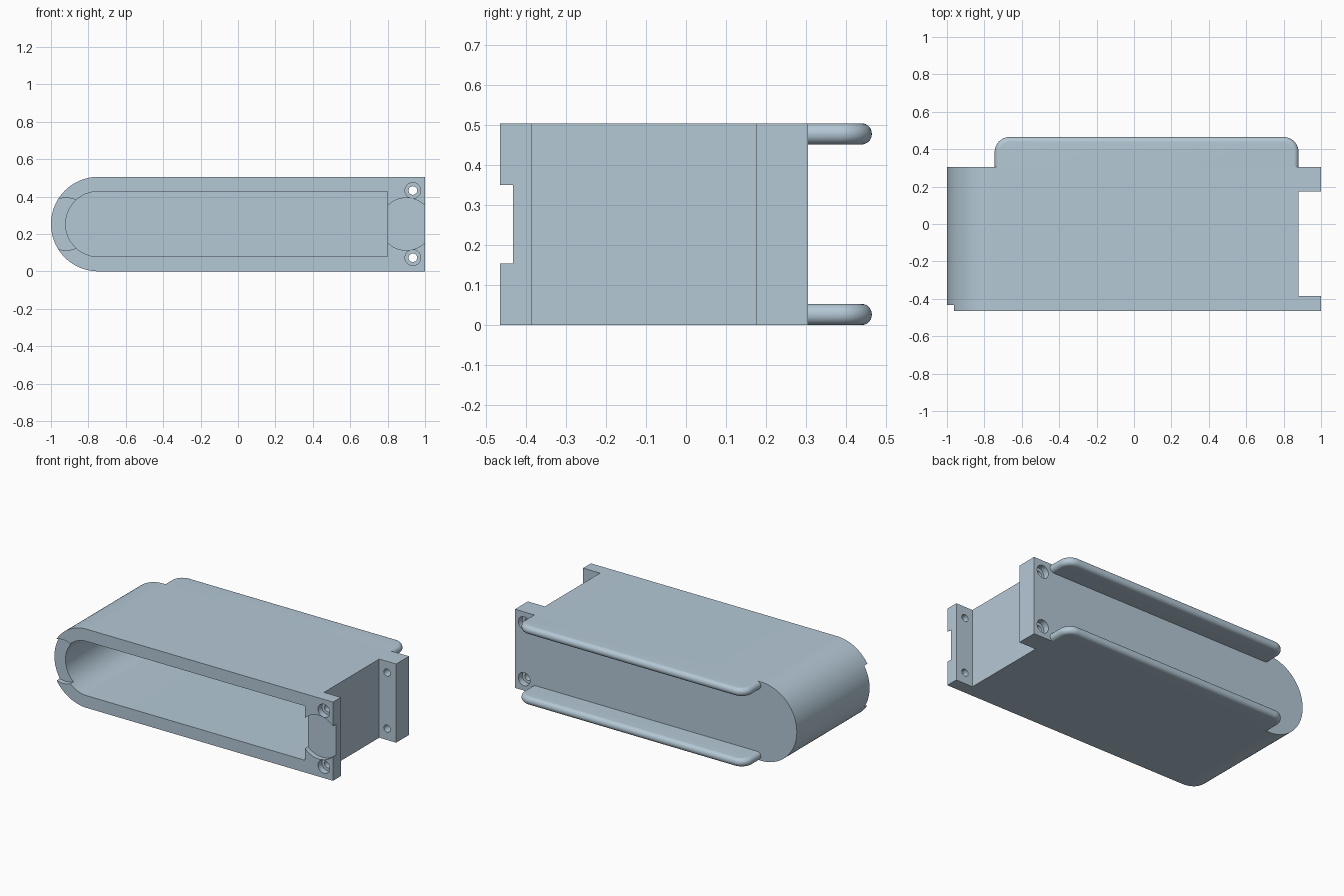
import bpy, bmesh, math
from mathutils import Vector

cube = bpy.data.objects.get("Cube")
if cube:
    bpy.data.objects.remove(cube, do_unlink=True)

mat = bpy.data.materials.new("pale blue grey")
mat.use_nodes = True
COLOUR = (0.46, 0.58, 0.67, 1)
mat.diffuse_color = COLOUR
mat.node_tree.nodes["Principled BSDF"].inputs["Base Color"].default_value = COLOUR

FRONT, BACK, HEIGHT = -0.465, 0.305, 0.505
MID = HEIGHT / 2


def arc(cx, cy, r, start, end, steps):
    return [(cx + r * math.cos(math.radians(start + (end - start) * i / steps)),
             cy + r * math.sin(math.radians(start + (end - start) * i / steps)))
            for i in range(steps + 1)]


def prism(name, outline, vector, place):
    """Extrude a flat outline along a vector."""
    bm = bmesh.new()
    face = bm.faces.new([bm.verts.new(place(*p)) for p in outline])
    new = bmesh.ops.extrude_face_region(bm, geom=[face])["geom"]
    bmesh.ops.translate(bm, vec=vector, verts=[v for v in new if isinstance(v, bmesh.types.BMVert)])
    bmesh.ops.recalc_face_normals(bm, faces=bm.faces)
    mesh = bpy.data.meshes.new(name)
    bm.to_mesh(mesh)
    bm.free()
    mesh.materials.append(mat)
    obj = bpy.data.objects.new(name, mesh)
    bpy.context.collection.objects.link(obj)
    return obj


def along_y(name, outline, y0, y1):
    return prism(name, outline, Vector((0, y1 - y0, 0)), lambda x, z: (x, y0, z))


def disc(name, x, z, r, y0, y1, steps=48):
    return along_y(name, arc(x, z, r, 0, 360, steps)[:-1], y0, y1)


def slot(right, r):
    """Square on the right, half round on the left."""
    return [(right, MID - r), (right, MID + r)] + arc(-0.7475, MID, r, 90, 270, 48)


def select_only(obj):
    bpy.ops.object.select_all(action="DESELECT")
    obj.select_set(True)
    bpy.context.view_layer.objects.active = obj


def cut(target, cutter):
    mod = target.modifiers.new("cut", "BOOLEAN")
    mod.operation = "DIFFERENCE"
    mod.solver = "EXACT"
    mod.object = cutter
    select_only(target)
    bpy.ops.object.modifier_apply(modifier=mod.name)
    bpy.data.objects.remove(cutter, do_unlink=True)


# Hollow body, open at the front
body = along_y("housing_body", slot(1.0, MID), FRONT, BACK)
cut(body, along_y("cavity_cutter", slot(0.80, 0.174), FRONT - 0.1, BACK - 0.08))

# Side notch that leaves two mounting flanges
notch = [(0.88, -0.1), (1.1, -0.1), (1.1, 0.6), (0.88, 0.6)]
cut(body, along_y("notch_cutter", notch, -0.385, 0.175))

# Shallow round recesses in the front rim
for x in (-0.92, 0.90):
    cut(body, disc("recess_cutter", x, MID, 0.14, FRONT - 0.1, FRONT + 0.032))

# Counterbored screw holes through both flanges
for z in (0.073, HEIGHT - 0.073):
    cut(body, disc("hole_cutter", 0.935, z, 0.023, FRONT - 0.1, BACK + 0.1, 32))
    cut(body, disc("front_bore_cutter", 0.935, z, 0.042, FRONT - 0.1, FRONT + 0.04, 32))
    cut(body, disc("back_bore_cutter", 0.935, z, 0.042, BACK - 0.04, BACK + 0.1, 32))

# Rounded rails behind the body
THICK, TIP = 0.053, 0.465
outline = [(-0.745, BACK), (0.88, BACK)] + arc(0.80, TIP - 0.08, 0.08, 0, 90, 12) \
    + arc(-0.665, TIP - 0.08, 0.08, 90, 180, 12)
rails = []
for name, z in (("lower_rail", 0), ("upper_rail", HEIGHT - THICK)):
    rail = prism(name, outline, Vector((0, 0, THICK)), lambda x, y: (x, y, z))
    bm = bmesh.new()
    bm.from_mesh(rail.data)
    rim = [e for e in bm.edges
           if abs(e.verts[0].co.z - e.verts[1].co.z) < 1e-5
           and max(v.co.y for v in e.verts) > BACK + 0.01]
    bmesh.ops.bevel(bm, geom=rim, offset=THICK * 0.49, segments=8, profile=0.5, affect="EDGES")
    bm.to_mesh(rail.data)
    bm.free()
    rails.append(rail)

for obj in [body] + rails:
    select_only(obj)
    bpy.ops.object.shade_smooth_by_angle(angle=math.radians(30))
